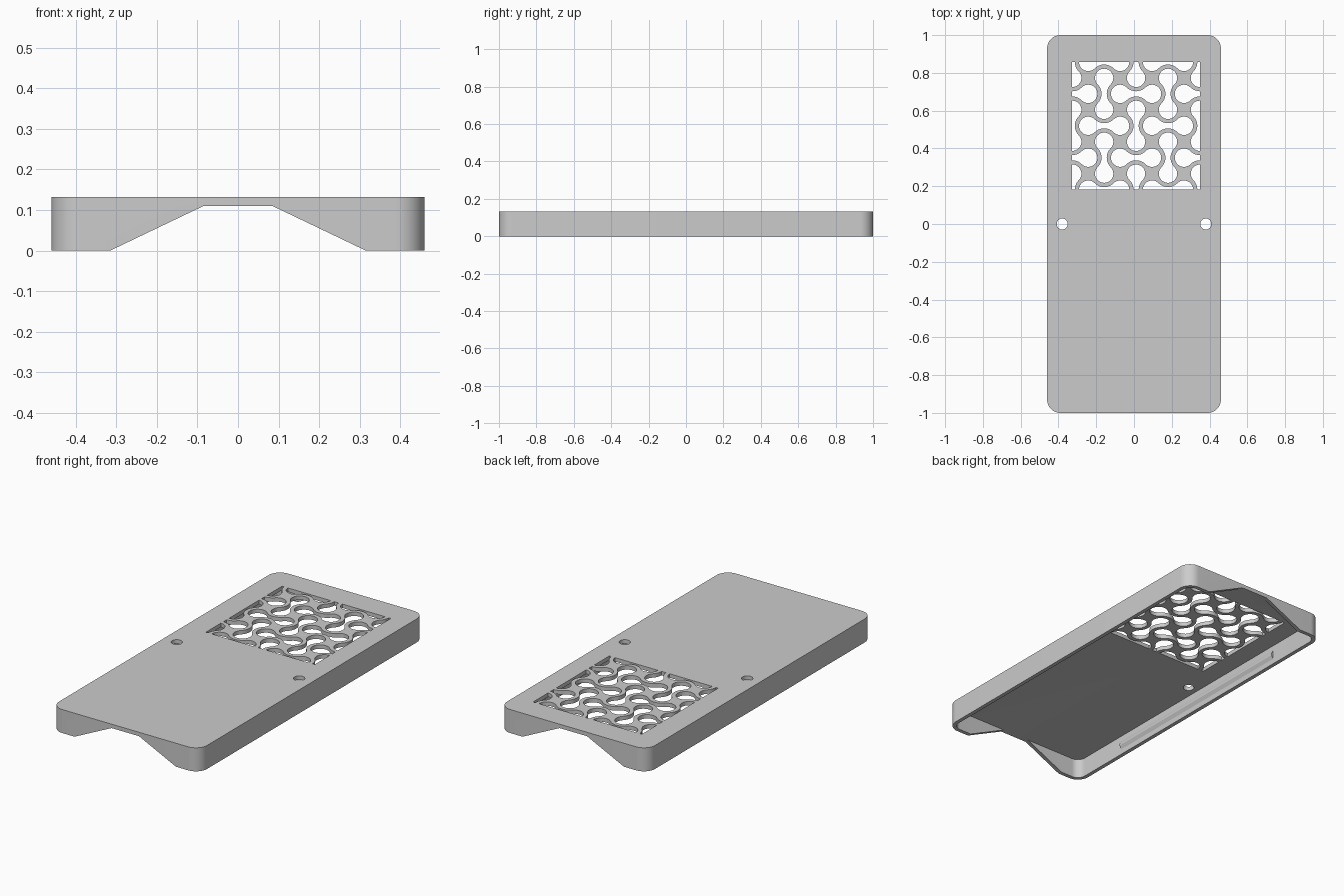
import bpy, bmesh, math
from math import cos, sin, radians, sqrt

if "Cube" in bpy.data.objects:
    bpy.data.objects.remove(bpy.data.objects["Cube"], do_unlink=True)

W, L, H = 0.46, 1.0, 0.132      # half width, half length, height
WALL, CEIL, R = 0.022, 0.11, 0.07

grey = bpy.data.materials.new("light grey plastic")
grey.use_nodes = True
grey.diffuse_color = (0.6, 0.6, 0.6, 1)
grey.node_tree.nodes["Principled BSDF"].inputs["Base Color"].default_value = (0.6, 0.6, 0.6, 1)


def prism(name, outlines, low, high, axis="z"):
    """Extrude closed outlines between low and high along z or y."""
    bm = bmesh.new()
    place = (lambda a, b, h: (a, b, h)) if axis == "z" else (lambda a, b, h: (a, h, b))
    for pts in outlines:
        lo = [bm.verts.new(place(a, b, low)) for a, b in pts]
        hi = [bm.verts.new(place(a, b, high)) for a, b in pts]
        bm.faces.new(lo)
        bm.faces.new(hi)
        for i in range(len(pts)):
            j = (i + 1) % len(pts)
            bm.faces.new((lo[i], lo[j], hi[j], hi[i]))
    bmesh.ops.recalc_face_normals(bm, faces=bm.faces)
    mesh = bpy.data.meshes.new(name)
    bm.to_mesh(mesh)
    bm.free()
    mesh.materials.append(grey)
    ob = bpy.data.objects.new(name, mesh)
    bpy.context.collection.objects.link(ob)
    return ob


def boolean(ob, tool, operation):
    mod = ob.modifiers.new(operation, "BOOLEAN")
    mod.operation, mod.solver, mod.object = operation, "EXACT", tool
    bpy.context.view_layer.objects.active = ob
    bpy.ops.object.modifier_apply(modifier=mod.name)
    bpy.data.objects.remove(tool, do_unlink=True)


def arc(cx, cy, r, start, end, steps):
    angles = [radians(start + (end - start) * i / steps) for i in range(steps + 1)]
    return [(cx + r * cos(a), cy + r * sin(a)) for a in angles]


def rounded(w, l, r):
    pts = []
    for k, (sx, sy) in enumerate([(1, 1), (-1, 1), (-1, -1), (1, -1)]):
        pts += arc(sx * (w - r), sy * (l - r), r, 90 * k, 90 * k + 90, 12)
    return pts


def dumbbell(cx, cy, unit, r, upright):
    """Two round lobes joined by a narrow waist."""
    waist = sqrt(2) - r
    pts = (arc(1, 0, r, -135, 135, 24)[:-1] + arc(0, 1, waist, -45, -135, 10)[:-1]
           + arc(-1, 0, r, 45, 315, 24)[:-1] + arc(0, -1, waist, 135, 45, 10)[:-1])
    if upright:
        pts = [(-y, x) for x, y in pts]
    return [(cx + unit * x, cy + unit * y) for x, y in pts]


# Open-bottomed shell
cover = prism("cover", [rounded(W, L, R)], 0, H)
boolean(cover, prism("cavity", [rounded(W - WALL, L - WALL, R - WALL)], -0.1, CEIL), "DIFFERENCE")

# Sloped opening through both end walls
slope = 0.23 / CEIL
foot = 0.315 + slope * 0.05
trapezoid = [(-foot, -0.05), (-0.085, CEIL), (0.085, CEIL), (foot, -0.05)]
boolean(cover, prism("end_cut", [trapezoid], -1.2, 1.2, "y"), "DIFFERENCE")

# Screw holes
holes = [arc(s * 0.38, 0, 0.029, 0, 348.75, 31) for s in (-1, 1)]
boolean(cover, prism("screw_holes", holes, 0.05, 0.2), "DIFFERENCE")

# Woven vent grille clipped to a square window
CX, CY, HALF = 0.011, 0.52, 0.338
unit = HALF / 4
cells = [dumbbell(CX + 2 * a * unit, CY + 2 * b * unit, unit, 0.575, (a + b) % 2 == 0)
         for a in range(-2, 3) for b in range(-2, 3)]
vents = prism("vents", cells, 0.05, 0.2)
window = [(CX + sx * HALF, CY + sy * HALF) for sx, sy in [(1, 1), (-1, 1), (-1, -1), (1, -1)]]
boolean(vents, prism("window", [window], 0.08, 0.17), "INTERSECT")
boolean(cover, vents, "DIFFERENCE")

# Snap ridges along the inner side walls
inner = W - WALL
ridges = [cover]
for side, name in ((1, "left_snap_ridge"), (-1, "right_snap_ridge")):
    profile = [(side * (inner + 0.005), 0.03), (side * inner, 0.03), (side * (inner - 0.01), 0.05),
               (side * (inner - 0.01), 0.06), (side * inner, 0.08), (side * (inner + 0.005), 0.08)]
    prism(name, [profile], -0.63, 0.63, "y")

# Smooth the curved walls, keep edges crisp
bpy.ops.object.select_all(action="DESELECT")
cover.select_set(True)
bpy.context.view_layer.objects.active = cover
bpy.ops.object.shade_smooth_by_angle(angle=radians(30))
